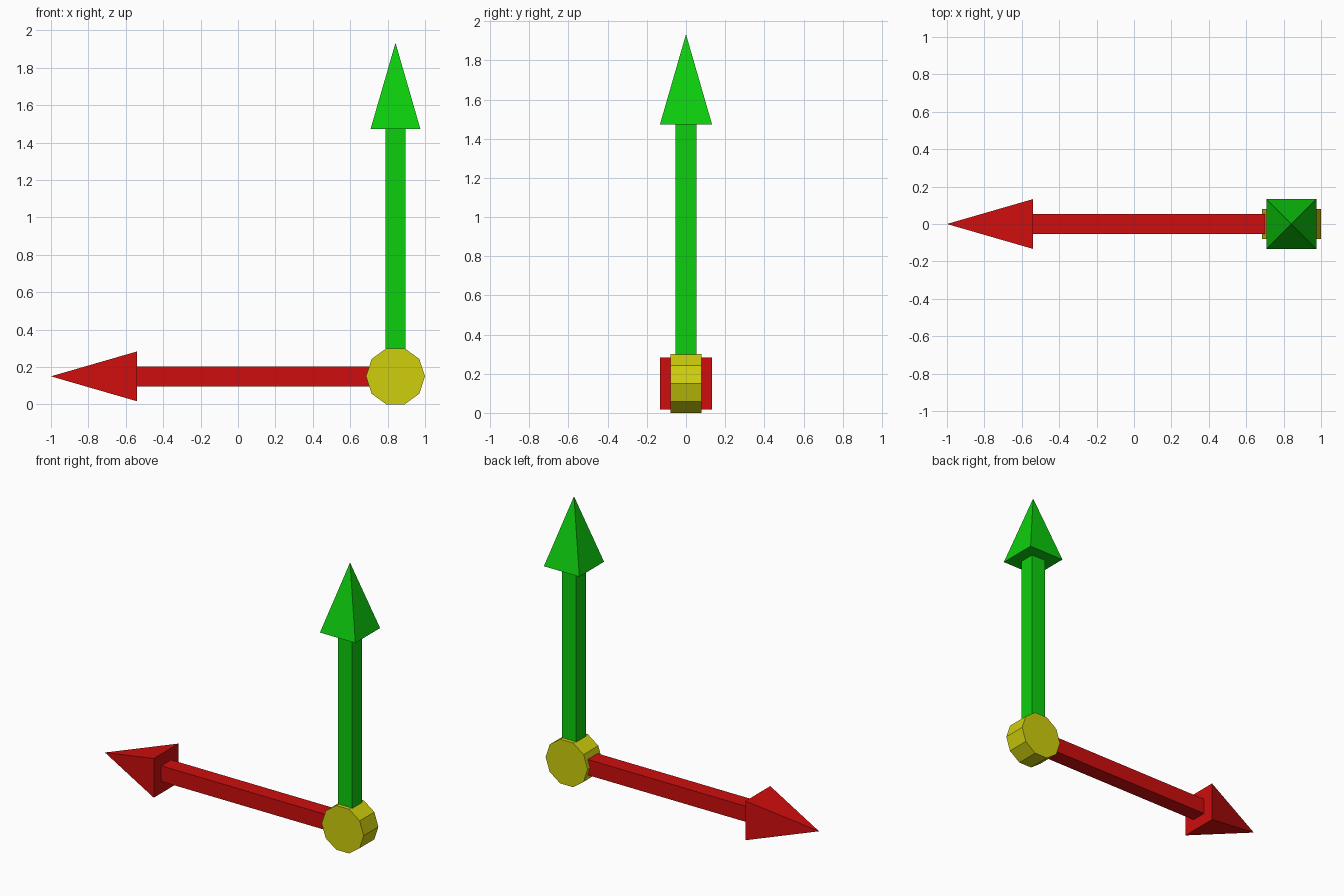
import bpy, bmesh
from math import pi
from mathutils import Matrix, Vector

if "Cube" in bpy.data.objects:
    bpy.data.objects.remove(bpy.data.objects["Cube"])

HUB = Vector((0.842, 0, 0.15))


def material(name, rgb):
    m = bpy.data.materials.new(name)
    m.diffuse_color = (*rgb, 1)
    m.use_nodes = True
    m.node_tree.nodes["Principled BSDF"].inputs["Base Color"].default_value = m.diffuse_color
    return m


def prism(name, mat, sides, r1, r2, depth, matrix):
    # Prism or pyramid running from z = 0 to z = depth before placement
    bm = bmesh.new()
    bmesh.ops.create_cone(bm, cap_ends=True, segments=sides, radius1=r1,
                          radius2=r2, depth=depth,
                          matrix=matrix @ Matrix.Translation((0, 0, depth / 2)))
    bmesh.ops.remove_doubles(bm, verts=bm.verts, dist=1e-5)
    bmesh.ops.recalc_face_normals(bm, faces=bm.faces)
    me = bpy.data.meshes.new(name)
    bm.to_mesh(me)
    bm.free()
    me.materials.append(mat)
    ob = bpy.data.objects.new(name, me)
    bpy.context.collection.objects.link(ob)


def arrow(name, mat, rot, shaft_len, head_len=0.46):
    # Square shaft from the hub plus a square pyramid head
    base = Matrix.Translation(HUB) @ rot
    square = Matrix.Rotation(pi / 4, 4, 'Z')
    k = 2 ** 0.5
    prism(name + "_shaft", mat, 4, 0.053 * k, 0.053 * k, shaft_len, base @ square)
    prism(name + "_head", mat, 4, 0.133 * k, 0, head_len,
          base @ Matrix.Translation((0, 0, shaft_len)) @ square)


red = material("red", (0.62, 0.004, 0.004))
green = material("green", (0.004, 0.62, 0.004))
yellow = material("yellow", (0.62, 0.62, 0.004))

# Upright and sideways arrows
arrow("up_arrow", green, Matrix.Identity(4), 1.323)
arrow("side_arrow", red, Matrix.Rotation(-pi / 2, 4, 'Y'), 1.382)

# Ten-sided hub disc facing front, flats at top and bottom
prism("hub", yellow, 10, 0.1577, 0.1577, 0.158,
      Matrix.Translation(HUB + Vector((0, 0.079, 0)))
      @ Matrix.Rotation(pi / 2, 4, 'X') @ Matrix.Rotation(pi / 2, 4, 'Z'))
